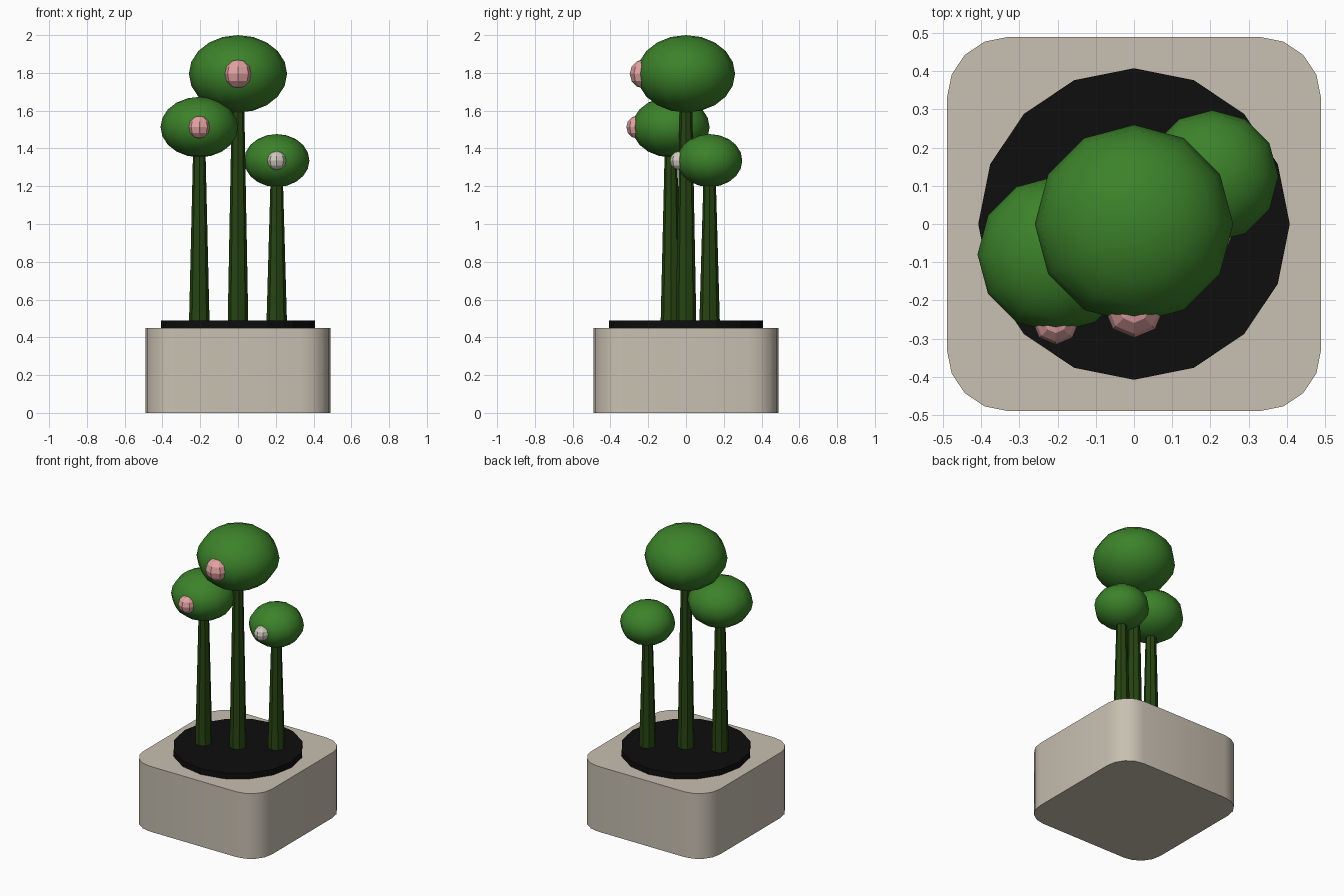
import bpy
import bmesh
from math import radians, sin, cos, pi
from mathutils import Matrix, Vector

if "Cube" in bpy.data.objects:
    bpy.data.objects.remove(bpy.data.objects["Cube"], do_unlink=True)


def material(name, rgb):
    """Flat material from 0-255 sRGB values, stored as linear."""
    lin = [((c / 255 + 0.055) / 1.055) ** 2.4 if c > 10 else c / 255 / 12.92 for c in rgb]
    mat = bpy.data.materials.new(name)
    mat.use_nodes = True
    mat.diffuse_color = (*lin, 1)
    mat.node_tree.nodes["Principled BSDF"].inputs["Base Color"].default_value = (*lin, 1)
    return mat


STONE = material("warm_stone", (200, 192, 177))
SOIL = material("black_soil", (14, 14, 14))
STEM = material("dark_green", (38, 68, 18))
LEAF = material("leaf_green", (60, 130, 42))
PINK = material("pale_pink", (228, 163, 163))
WHITE = material("off_white", (208, 203, 190))


def finish(name, bm, mat, smooth=None):
    bmesh.ops.recalc_face_normals(bm, faces=bm.faces)
    mesh = bpy.data.meshes.new(name)
    bm.to_mesh(mesh)
    bm.free()
    mesh.materials.append(mat)
    obj = bpy.data.objects.new(name, mesh)
    bpy.context.collection.objects.link(obj)
    if smooth:
        bpy.ops.object.select_all(action='DESELECT')
        obj.select_set(True)
        bpy.context.view_layer.objects.active = obj
        bpy.ops.object.shade_smooth_by_angle(angle=radians(smooth))
    return obj


def cone(name, mat, x, y, z0, z1, r0, r1, sides, smooth=None):
    bm = bmesh.new()
    place = Matrix.Translation((x, y, (z0 + z1) / 2))
    bmesh.ops.create_cone(bm, cap_ends=True, segments=sides, radius1=r0,
                          radius2=r1, depth=z1 - z0, matrix=place)
    return finish(name, bm, mat, smooth)


def ball(name, mat, centre, r, rz, segments, rings, smooth=None):
    bm = bmesh.new()
    place = Matrix.Translation(centre) @ Matrix.Diagonal((r, r, rz, 1))
    bmesh.ops.create_uvsphere(bm, u_segments=segments, v_segments=rings,
                              radius=1, matrix=place)
    return finish(name, bm, mat, smooth)


# Pot: rounded square extruded upwards
bm = bmesh.new()
half, corner, steps = 0.49, 0.16, 4
outline = []
for quarter in range(4):
    mid = pi / 4 + quarter * pi / 2
    cx = (half - corner) * (1 if cos(mid) > 0 else -1)
    cy = (half - corner) * (1 if sin(mid) > 0 else -1)
    for i in range(steps + 1):
        a = quarter * pi / 2 + i * pi / 2 / steps
        outline.append(bm.verts.new((cx + corner * cos(a), cy + corner * sin(a), 0)))
base = bm.faces.new(outline)
top = bmesh.ops.extrude_face_region(bm, geom=[base], use_keep_orig=True)
bmesh.ops.translate(bm, vec=Vector((0, 0, 0.45)),
                    verts=[v for v in top["geom"] if isinstance(v, bmesh.types.BMVert)])
finish("pot", bm, STONE, 35)

# Soil disc
cone("soil", SOIL, 0, 0, 0.41, 0.49, 0.408, 0.408, 16)

# Plants: name, x, y, crown height, crown radius, flower radius, flower y, flower colour
plants = [
    ("middle", 0, 0, 1.795, 0.26, 0.205, 0.078, -0.22, PINK),
    ("right", -0.205, -0.08, 1.513, 0.205, 0.16, 0.061, -0.255, PINK),
    ("left", 0.205, 0.125, 1.336, 0.173, 0.14, 0.05, -0.035, WHITE),
]
for side, x, y, z, r, rz, flower_r, flower_y, colour in plants:
    cone(side + "_stem", STEM, x, y, 0.45, z, 0.055, 0.03, 8)
    ball(side + "_crown", LEAF, (x, y, z), r, rz, 12, 10, 40)
    ball(side + "_flower", colour, (x, flower_y, z), flower_r, flower_r, 8, 6)
